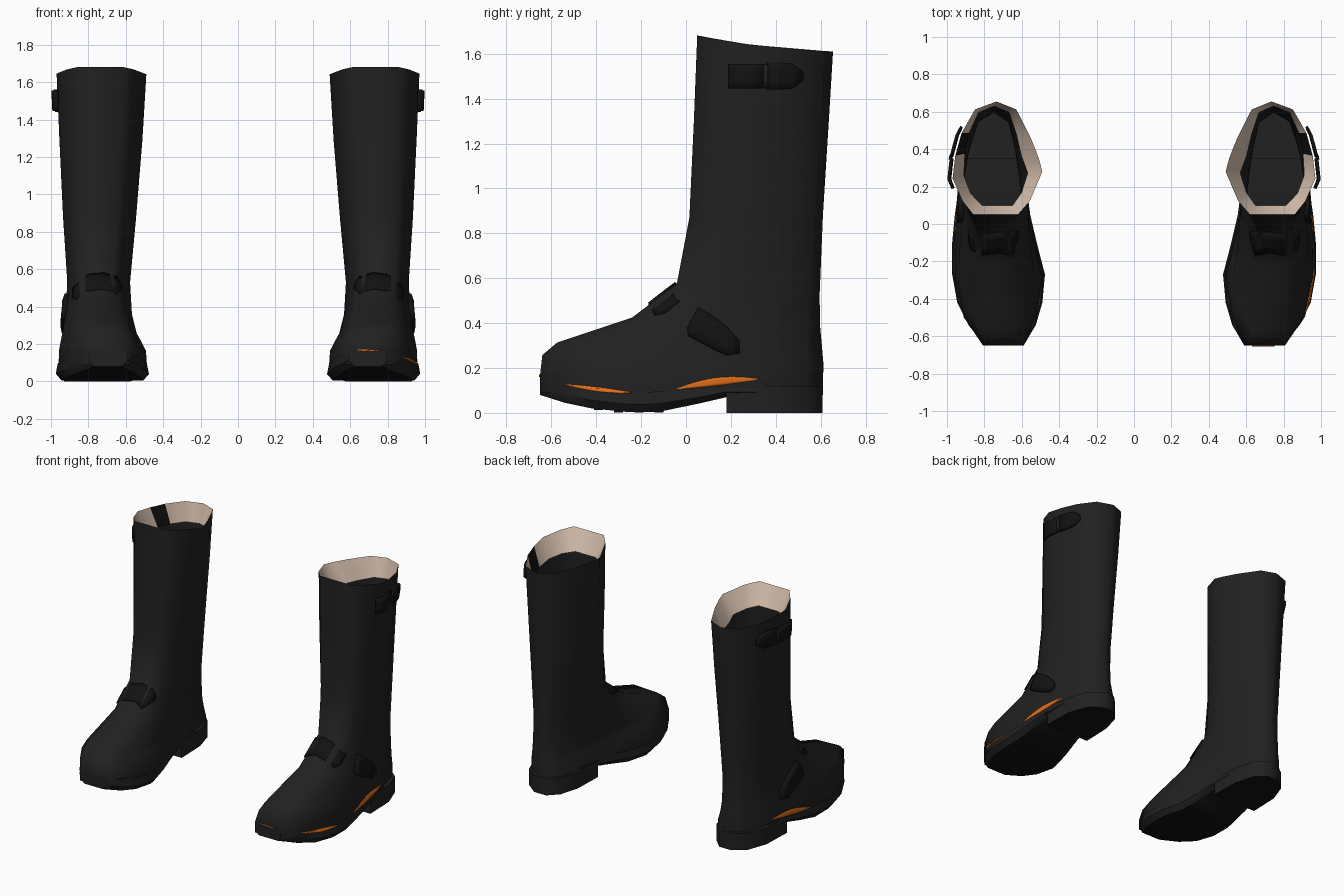
import bpy, bmesh, math
from mathutils import Vector
from mathutils.bvhtree import BVHTree

cube = bpy.data.objects.get("Cube")
if cube:
    bpy.data.objects.remove(cube)


def material(name, rgb):
    m = bpy.data.materials.new(name)
    m.use_nodes = True
    m.diffuse_color = (*rgb, 1)
    bsdf = m.node_tree.nodes["Principled BSDF"]
    bsdf.inputs["Base Color"].default_value = (*rgb, 1)
    bsdf.inputs["Roughness"].default_value = 0.7
    return m


leather = material("black leather", (0.015, 0.015, 0.015))
dark = material("dark strap", (0.006, 0.006, 0.006))
beige = material("beige lining", (0.72, 0.56, 0.45))
orange = material("orange welt", (0.72, 0.15, 0.01))


def make(name, bm, mats, thickness=0, angle=45, pair=True):
    """Turn a bmesh of the left boot part into a smoothed, mirrored object."""
    if not thickness:
        bmesh.ops.recalc_face_normals(bm, faces=bm.faces)
    mesh = bpy.data.meshes.new(name)
    bm.to_mesh(mesh)
    bm.free()
    for m in mats:
        mesh.materials.append(m)
    ob = bpy.data.objects.new(name, mesh)
    bpy.context.collection.objects.link(ob)
    bpy.ops.object.select_all(action="DESELECT")
    ob.select_set(True)
    bpy.context.view_layer.objects.active = ob
    bpy.ops.object.shade_smooth_by_angle(angle=math.radians(angle))
    if thickness:
        solid = ob.modifiers.new("Solidify", "SOLIDIFY")
        solid.thickness = thickness
        solid.offset = 0
    if pair:
        mirror = ob.modifiers.new("Mirror", "MIRROR")
        mirror.use_mirror_merge = False
    return ob


def loft(rings, rule, cap_end=True):
    """Skin closed rings of points, capping the start and optionally the end."""
    bm = bmesh.new()
    vs = [[bm.verts.new(p) for p in ring] for ring in rings]
    n = len(vs[0])
    for i in range(len(vs) - 1):
        for j in range(n):
            k = (j + 1) % n
            f = bm.faces.new((vs[i][j], vs[i][k], vs[i + 1][k], vs[i + 1][j]))
            f.material_index = rule(i, j)
    bm.faces.new(vs[0])
    if cap_end:
        bm.faces.new(vs[-1])
    return bm


# Plan outlines: across (-1 inner, 1 outer) and along (0 front, 1 back)
SHAFT = [(-.46, 0), (.54, 0), (.78, .12), (1, .32), (.94, .52), (.8, .72), (.5, .93),
         (.02, 1), (-.42, .93), (-.74, .68), (-.92, .5), (-1, .38), (-.72, .12)]
FOOT = [(-.58, 0), (.34, 0), (.78, .12), (.98, .29), (.96, .52), (.83, .74), (.55, .94),
        (.05, 1), (-.42, .94), (-.6, .72), (-.72, .5), (-1, .29), (-.86, .13)]


def section(yf, zf, yb, zb, xc, half, w, crown=0):
    """One ring; w blends shaft to foot outline, crown drops the sides."""
    pts = []
    for s, f in zip(SHAFT, FOOT):
        u, v = Vector(s).lerp(Vector(f), w)
        pts.append((xc + u * half, yf + (yb - yf) * v, zf + (zb - zf) * v - crown * u * u))
    return pts


# Boot upper, from the welt up to the rim, with the lining folded inside
upper_rings = [section(*r) for r in (
    (-.645, .09, .61, .08, .725, .238, 1),
    (-.65, .17, .61, .15, .727, .235, 1),
    (-.64, .26, .613, .21, .737, .213, 1, .02),
    (-.575, .32, .607, .28, .742, .2, .8, .05),
    (-.24, .437, .598, .38, .745, .178, .45, .06),
    (-.04, .585, .595, .52, .745, .168, 0, .03),
    (.015, .87, .61, .88, .74, .195, 0),
    (.035, 1.3, .635, 1.28, .733, .222, 0),
    (.05, 1.685, .655, 1.61, .73, .24, 0, .015),
    (.1, 1.53, .63, 1.47, .74, .172, .6))]
RIM = 8


def upper_rule(i, j):
    if i < RIM:
        return 0
    return 2 if j == 4 else 1


upper = make("boot_upper", loft(upper_rings, upper_rule, False), [leather, beige, dark], angle=75)


# Sole and heel, skinned from front to back
def slab(y, x0, x1, zb, zt):
    zm = zb + (zt - zb) * .4
    return [(x0 + .01, y, zt), (x1 - .01, y, zt), (x1, y, zm),
            (x1 - .03, y, zb), (x0 + .03, y, zb), (x0, y, zm)]


sole_rings = [slab(*s) for s in (
    (-.65, .59, .80, .08, .16), (-.54, .525, .885, .045, .135),
    (-.42, .49, .945, .02, .11), (-.27, .476, .972, .005, .09),
    (-.12, .515, .974, .005, .095), (.05, .555, .958, .04, .11),
    (.18, .572, .938, .07, .13), (.35, .58, .925, .07, .13))]
sole = make("sole", loft(sole_rings, lambda i, j: 1 if j == 3 else 0), [leather, dark])

heel_rings = []
for y, x0, x1 in ((.18, .575, .93), (.4, .582, .922), (.54, .622, .872), (.608, .69, .785)):
    heel_rings.append([(x0, y, .12), (x1, y, .12), (x1, y, 0), (x0, y, 0)])
make("heel", loft(heel_rings, lambda i, j: 1 if j == 2 else 0), [leather, dark])

# Tread bars under the forefoot
bm = bmesh.new()
for k in range(4):
    bar = bmesh.ops.create_cube(bm, size=1)["verts"]
    bmesh.ops.scale(bm, vec=(.32, .04, .03), verts=bar)
    bmesh.ops.translate(bm, vec=(.725, -.39 + k * .09, .016 + .012 * (k == 0)), verts=bar)
make("tread_bars", bm, [dark])

# Fittings are laid onto the boot surface
trees = []
for ob in (upper, sole):
    me = ob.data
    trees.append(BVHTree.FromPolygons([v.co for v in me.vertices],
                                      [tuple(p.vertices) for p in me.polygons]))


def strip(name, rows, mat, lift, thickness, side=True, pair=True, steps=3):
    """Rows are (along, low, high); laid from the outer side or the front."""
    out = Vector((1, 0, 0)) if side else Vector((0, -1, 0))
    bm = bmesh.new()
    grid = []
    for a, lo, hi in rows:
        col = []
        for s in range(steps + 1):
            z = lo + (hi - lo) * s / steps
            start = Vector((2, a, z)) if side else Vector((a, -2, z))
            hits = [t.ray_cast(start, -out)[0] for t in trees]
            p = max((h for h in hits if h), key=lambda h: h.dot(out))
            col.append(bm.verts.new(p + out * lift))
        grid.append(col)
    for c, d in zip(grid, grid[1:]):
        for s in range(steps):
            bm.faces.new((c[s], d[s], d[s + 1], c[s + 1]))
    return make(name, bm, [mat], thickness, pair=pair)


def crescent(a0, a1, z0, z1, arch, width, n=12):
    rows = []
    for i in range(n + 1):
        t = i / n
        bow = math.sin(math.pi * t)
        z = z0 + (z1 - z0) * t + arch * bow
        h = width * bow / 2 + .001
        rows.append((a0 + (a1 - a0) * t, z - h, z + h))
    return rows


# Orange welt flashes: the front ones are on the left boot only
strip("welt_flash_rear", crescent(-.05, .33, .105, .15, .012, .034), orange, .002, .006)
strip("welt_flash_front", crescent(-.54, -.24, .127, .09, -.004, .018), orange, .002, .005,
      pair=False)
strip("welt_flash_toe", crescent(.63, .75, .168, .163, 0, .007), orange, .002, .005,
      side=False, pair=False)

# Ankle strap: instep plate and side tab
strip("instep_strap", [(.625, .49, .51), (.65, .465, .555), (.72, .495, .577),
                       (.8, .485, .567), (.865, .435, .51), (.88, .445, .495)],
      dark, .003, .016, side=False)
strip("ankle_tab", [(.008, .345, .375), (.055, .32, .468), (.12, .285, .43),
                    (.18, .257, .385), (.237, .265, .32)], dark, .01, .028)

# Calf strap: buckle, keeper bar and pointed tab
strip("calf_buckle", [(y, 1.445, 1.555) for y in (.19, .24, .29, .35)], dark, .024, .016)
strip("calf_tab", [(.36, 1.44, 1.56), (.42, 1.44, 1.56), (.475, 1.445, 1.555),
                   (.52, 1.48, 1.52)], dark, .026, .014)
strip("calf_keeper", [(.345, 1.45, 1.55), (.365, 1.45, 1.55)], leather, .03, .014)
